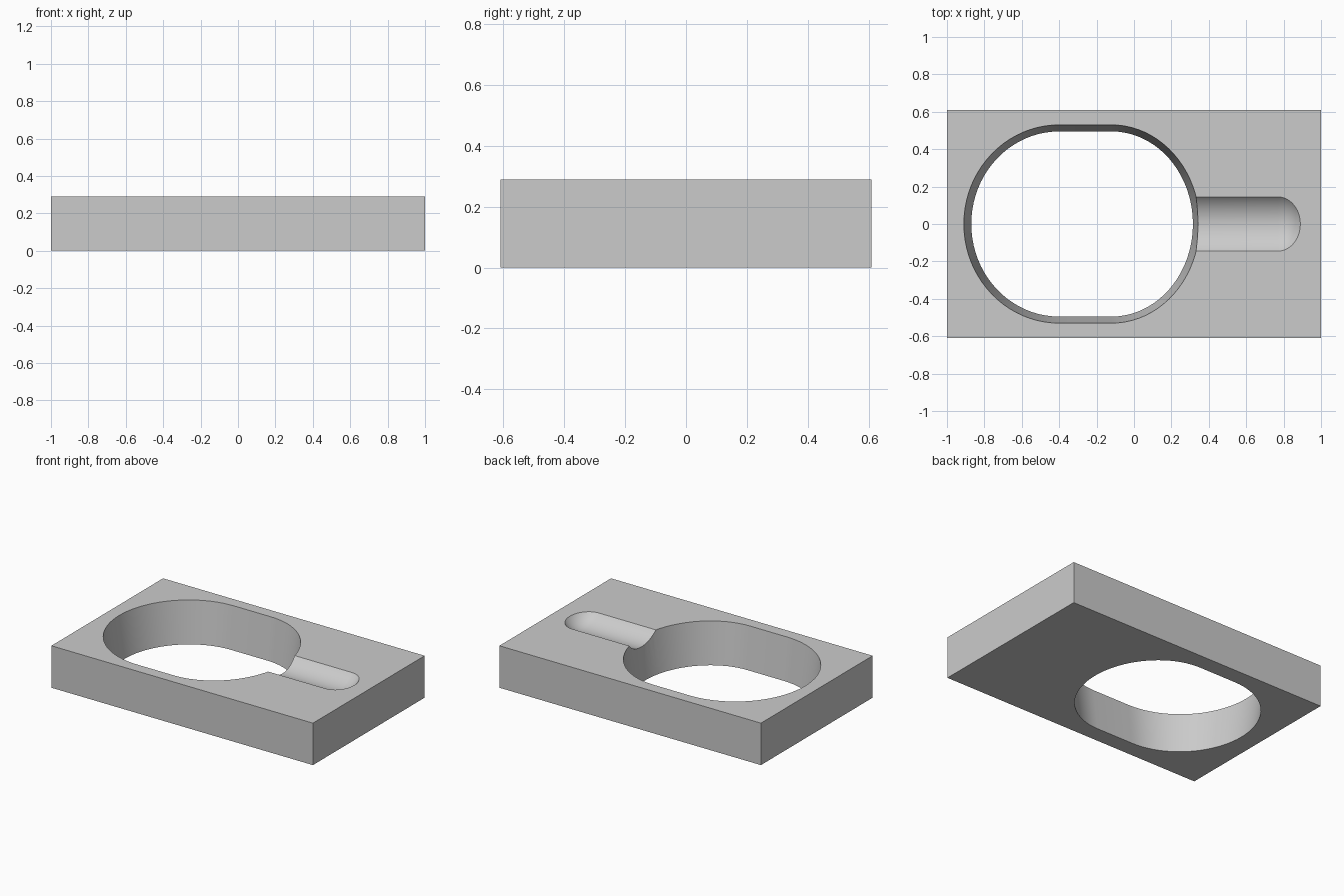
import bpy, bmesh, math

if "Cube" in bpy.data.objects:
    bpy.data.objects.remove(bpy.data.objects["Cube"], do_unlink=True)

LENGTH, WIDTH, HEIGHT = 2.0, 1.22, 0.29

grey = bpy.data.materials.new("plain grey")
grey.use_nodes = True
grey.diffuse_color = (0.6, 0.6, 0.6, 1)
grey.node_tree.nodes["Principled BSDF"].inputs["Base Color"].default_value = (0.6, 0.6, 0.6, 1)


def finish(bm, name):
    bmesh.ops.recalc_face_normals(bm, faces=bm.faces)
    mesh = bpy.data.meshes.new(name)
    bm.to_mesh(mesh)
    bm.free()
    mesh.materials.append(grey)
    obj = bpy.data.objects.new(name, mesh)
    bpy.context.collection.objects.link(obj)
    return obj


def loft(rings, name):
    """Skin closed rings of points and cap both ends."""
    bm = bmesh.new()
    loops = [[bm.verts.new(p) for p in ring] for ring in rings]
    n = len(loops[0])
    for a, b in zip(loops, loops[1:]):
        for i in range(n):
            j = (i + 1) % n
            bm.faces.new((a[i], a[j], b[j], b[i]))
    bm.faces.new(loops[0])
    bm.faces.new(loops[-1])
    return finish(bm, name)


def oval(t, steps=40):
    """Rounded outline of the opening; t is 0 at the base and 1 at the top."""
    z = t * HEIGHT
    ry = 0.495 + 0.035 * t
    ends = ((-0.12, 0.435 + 0.035 * t, -0.5), (-0.4, 0.47 + 0.04 * t, 0.5))
    ring = []
    for cx, rx, start in ends:
        for i in range(steps + 1):
            a = math.pi * (start + i / steps)
            ring.append((cx + rx * math.cos(a), ry * math.sin(a), z))
    return ring


# Rectangular block
bm = bmesh.new()
bmesh.ops.create_cube(bm, size=1)
for v in bm.verts:
    v.co = (v.co.x * LENGTH, v.co.y * WIDTH, (v.co.z + 0.5) * HEIGHT)
block = finish(bm, "block")

# Tapered oval opening, extended past both faces
opening = loft([oval(-0.2), oval(1.2)], "opening_cutter")

# Shallow finger groove with a rounded end
R, DEPTH, SIDES = 0.194, 0.065, 96
axis_z = HEIGHT + R - DEPTH
stations = [(0.0, R)]
for i in range(16):
    a = math.pi / 2 * i / 16
    stations.append((0.77 + 0.16 * math.sin(a), R * math.cos(a)))
groove = loft([[(x, r * math.cos(2 * math.pi * k / SIDES),
                 axis_z + r * math.sin(2 * math.pi * k / SIDES)) for k in range(SIDES)]
               for x, r in stations], "groove_cutter")

# Cut both shapes out of the block
for cutter in (opening, groove):
    mod = block.modifiers.new(cutter.name, 'BOOLEAN')
    mod.operation = 'DIFFERENCE'
    mod.solver = 'EXACT'
    mod.object = cutter

bpy.context.view_layer.update()
result = bpy.data.meshes.new_from_object(
    block.evaluated_get(bpy.context.evaluated_depsgraph_get()))
block.modifiers.clear()
block.data = result
for cutter in (opening, groove):
    bpy.data.objects.remove(cutter, do_unlink=True)

# Smooth curved walls, keep rims crisp
for o in bpy.context.selected_objects:
    o.select_set(False)
bpy.context.view_layer.objects.active = block
block.select_set(True)
bpy.ops.object.shade_smooth_by_angle(angle=math.radians(25))
